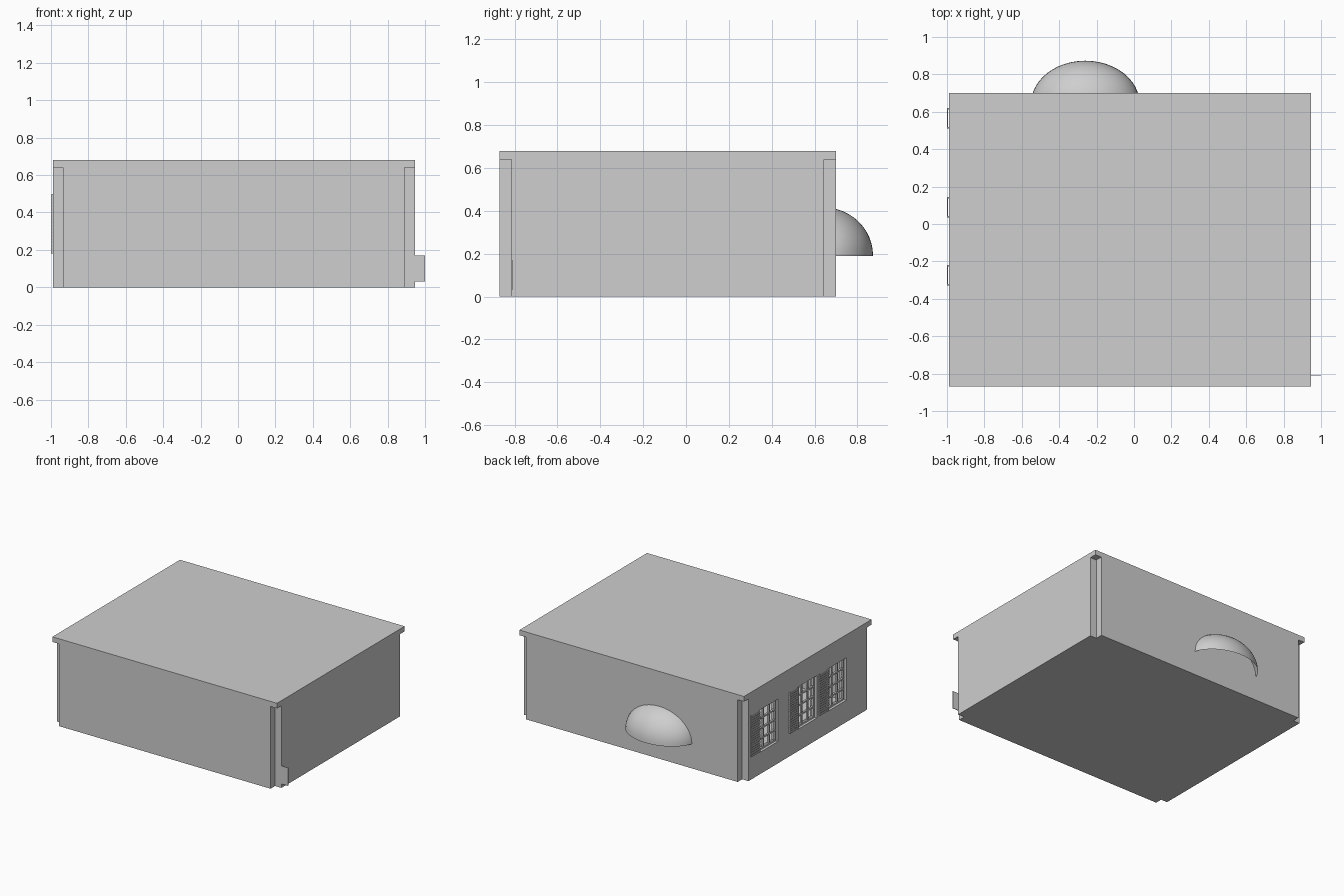
import bpy
import bmesh
import math

if "Cube" in bpy.data.objects:
    bpy.data.objects.remove(bpy.data.objects["Cube"], do_unlink=True)

grey = bpy.data.materials.new("plain_grey")
grey.use_nodes = True
GREY = (0.62, 0.62, 0.62, 1)
grey.diffuse_color = GREY
grey.node_tree.nodes["Principled BSDF"].inputs["Base Color"].default_value = GREY

# Outer limits of the building and wall thickness
X0, X1, Y0, Y1 = -0.99, 0.945, -0.87, 0.70
T, EAVES, TOP = 0.055, 0.64, 0.68


def finish(name, bm):
    bmesh.ops.recalc_face_normals(bm, faces=bm.faces)
    mesh = bpy.data.meshes.new(name)
    bm.to_mesh(mesh)
    bm.free()
    mesh.materials.append(grey)
    obj = bpy.data.objects.new(name, mesh)
    bpy.context.collection.objects.link(obj)
    return obj


def add_box(bm, xs, ys, zs):
    v = [bm.verts.new((x, y, z)) for x in xs for y in ys for z in zs]
    for f in ((0, 1, 3, 2), (4, 6, 7, 5), (0, 4, 5, 1),
              (2, 3, 7, 6), (0, 2, 6, 4), (1, 5, 7, 3)):
        bm.faces.new([v[i] for i in f])


def boxes(name, *items):
    bm = bmesh.new()
    for item in items:
        add_box(bm, *item)
    return finish(name, bm)


def cut(target, cutter):
    mod = target.modifiers.new("cut", "BOOLEAN")
    mod.operation = "DIFFERENCE"
    mod.solver = "EXACT"
    mod.object = cutter
    cutter.hide_render = True
    bpy.context.view_layer.objects.active = target
    bpy.ops.object.modifier_apply(modifier=mod.name)
    bpy.data.objects.remove(cutter, do_unlink=True)


# Walls and floor: a block with notched corners, hollowed out
a, b, c, d = X0 + T, X1 - T, Y0 + T, Y1 - T
bm = bmesh.new()
outline = [(a, Y0), (b, Y0), (b, c), (X1, c), (X1, d), (b, d),
           (b, Y1), (a, Y1), (a, d), (X0, d), (X0, c), (a, c)]
base = bm.faces.new([bm.verts.new((x, y, 0)) for x, y in outline])
top = bmesh.ops.extrude_face_region(bm, geom=[base])["geom"]
bmesh.ops.translate(bm, vec=(0, 0, EAVES),
                    verts=[v for v in top if isinstance(v, bmesh.types.BMVert)])
walls = finish("walls_and_floor", bm)
g = 0.004
cut(walls, boxes("room_cutter", ((a + g, b - g), (c + g, d - g), (0.02, 1))))

# Flat roof
boxes("roof", ((X0, X1), (Y0, Y1), (EAVES, TOP)))

# Three windows with glazing bars and an open slatted shutter
SILL, HEAD, WIDE, LEAF = 0.17, 0.5, 0.23, 0.11
for i, hinge in enumerate((0.51, 0.035, -0.44 + T * 2)):
    y0, y1 = hinge - WIDE, hinge
    cut(walls, boxes("window_cutter", ((X0 - 0.1, a + 0.1), (y0, y1), (SILL, HEAD))))
    depth = (X0 + 0.02, X0 + 0.035)
    bars = []
    for k in range(4):
        y = y0 + 0.006 + (WIDE - 0.012) * k / 3
        bars.append((depth, (y - 0.006, y + 0.006), (SILL, HEAD)))
    for k in range(5):
        z = SILL + 0.006 + (HEAD - SILL - 0.012) * k / 4
        bars.append((depth, (y0, y1), (z - 0.006, z + 0.006)))
    boxes(f"window_bars_{i + 1}", *bars)

    slats = []
    count = 18
    step = (HEAD - SILL - 0.01) / count
    for k in range(count):
        z = SILL + 0.01 + k * step
        slats.append(((-1, -0.995), (hinge, hinge + LEAF), (z, z + step * 0.65)))
    for y in (hinge, hinge + LEAF - 0.008):
        slats.append(((-0.996, X0), (y, y + 0.008), (SILL + 0.01, HEAD)))
    boxes(f"shutter_{i + 1}", *slats)

# Thin board sticking out at the front corner
boxes("corner_board", ((b - 0.01, 1.0), (c + 0.002, c + 0.006), (0.03, 0.17)))

# Half dome canopy on the back wall, open underneath
bm = bmesh.new()
bmesh.ops.create_uvsphere(bm, u_segments=48, v_segments=24, radius=1)
for normal in ((0, 0, -1), (0, -1, 0)):
    bmesh.ops.bisect_plane(bm, geom=bm.verts[:] + bm.edges[:] + bm.faces[:], dist=1e-5,
                           plane_co=(0, 0, 0), plane_no=normal, clear_outer=True)
bmesh.ops.scale(bm, vec=(0.29, 0.228, 0.225), verts=bm.verts)
bmesh.ops.translate(bm, vec=(-0.26, d, 0.19), verts=bm.verts)
for f in bm.faces:
    f.smooth = True
canopy = finish("dome_canopy", bm)
bpy.ops.object.select_all(action="DESELECT")
canopy.select_set(True)
bpy.context.view_layer.objects.active = canopy
bpy.ops.object.shade_smooth_by_angle(angle=math.radians(40))
